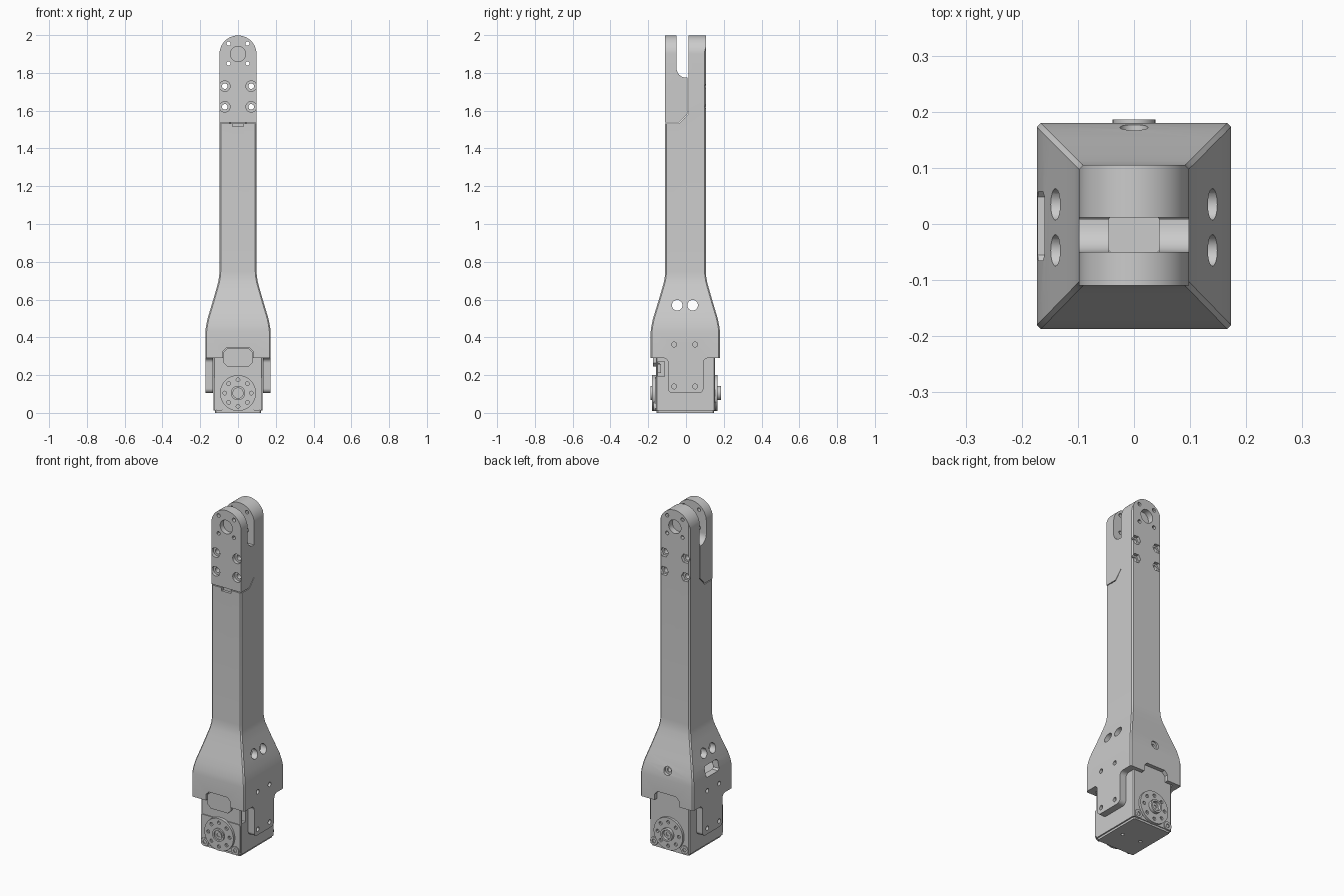
import bpy, bmesh, math

if "Cube" in bpy.data.objects:
    bpy.data.objects.remove(bpy.data.objects["Cube"])


def finish(name, bm):
    bmesh.ops.recalc_face_normals(bm, faces=bm.faces)
    me = bpy.data.meshes.new(name)
    bm.to_mesh(me)
    bm.free()
    ob = bpy.data.objects.new(name, me)
    bpy.context.collection.objects.link(ob)
    return ob


def loft(name, rings):
    bm = bmesh.new()
    vs = [[bm.verts.new(p) for p in r] for r in rings]
    n = len(vs[0])
    for a, b in zip(vs, vs[1:]):
        for i in range(n):
            bm.faces.new((a[i], a[(i + 1) % n], b[(i + 1) % n], b[i]))
    bm.faces.new(vs[0])
    bm.faces.new(vs[-1])
    return finish(name, bm)


def prism(name, pts, axis, a, b):
    """Extrude a 2D outline along X (outline in y,z) or Y (x,z) or Z (x,y)."""
    place = {'X': lambda u, v, t: (t, u, v), 'Y': lambda u, v, t: (u, t, v),
             'Z': lambda u, v, t: (u, v, t)}[axis]
    return loft(name, [[place(u, v, t) for u, v in pts] for t in (a, b)])


def arc(cu, cv, r, d0, d1, n=8):
    return [(cu + r * math.cos(math.radians(d0 + (d1 - d0) * i / n)),
             cv + r * math.sin(math.radians(d0 + (d1 - d0) * i / n))) for i in range(n + 1)]


def cyl(name, u, v, r, axis, a, b, n=24):
    return prism(name, arc(u, v, r, 0, 360, n)[:-1], axis, a, b)


def octagon(x0, x1, y0, y1, c):
    return [(x0 + c, y0), (x1 - c, y0), (x1, y0 + c), (x1, y1 - c),
            (x1 - c, y1), (x0 + c, y1), (x0, y1 - c), (x0, y0 + c)]


def box(name, x0, x1, y0, y1, z0, z1, c=0.0):
    pts = octagon(x0, x1, y0, y1, c) if c else [(x0, y0), (x1, y0), (x1, y1), (x0, y1)]
    return prism(name, pts, 'Z', z0, z1)


def cut(ob, *cutters):
    for c in cutters:
        m = ob.modifiers.new('cut', 'BOOLEAN')
        m.operation, m.solver, m.object = 'DIFFERENCE', 'EXACT', c
        bpy.context.view_layer.objects.active = ob
        bpy.ops.object.modifier_apply(modifier=m.name)
        bpy.data.objects.remove(c)


# flared shell and long arm, lofted from chamfered rectangles
flare = [(.43, 0), (.46, .05), (.5, .16), (.55, .36), (.6, .56), (.65, .75),
         (.69, .9), (.72, .97), (.75, 1)]


def ring(z, f, c=.007):
    m = lambda p, q: p + (q - p) * f
    return [(x, y, z) for x, y in
            octagon(-m(.173, .098), m(.173, .098), m(-.187, -.11), m(.18, .105), c)]


arm = loft('arm_shell', [ring(.05, 0)] + [ring(z, f) for z, f in flare] + [ring(2, 1)])

# hollow inside: servo bay, tapering neck and cable channel
cavity = loft('cavity', [[(x, y, z) for x, y in octagon(-w, w, y0, y1, .004)] for z, w, y0, y1 in
                         [(0, .133, -.163, .157), (.45, .133, -.163, .157),
                          (.74, .06, -.07, .065), (.76, .045, -.05, .03), (1.7, .045, -.05, .01)]])
cut(arm, cavity)

# skirt outline that leaves the two side tabs
skirt = ([(-.3, -.1), (-.3, .29)] + arc(-.12, .265, .025, 90, 0) + arc(-.07, .13, .025, 180, 270)
         + arc(.067, .13, .025, 270, 360) + arc(.117, .265, .025, 180, 90) + [(.3, .29), (.3, -.1)])
cut(arm, prism('skirt', skirt, 'X', -.3, .3))
notch = octagon(-.08, .08, .24, .345, .02)
cut(arm, prism('notch_f', notch, 'Y', -.25, -.14), prism('notch_b', notch, 'Y', .14, .25))

# side cable holes, tab screw holes, left slot and rear screw hole
for y in (-.047, .035):
    cut(arm, cyl('cable_hole', y, .57, .028, 'X', -.3, .3))
for y in (-.063, .048):
    for z in (.14, .362):
        cut(arm, cyl('tab_hole', y, z, .013, 'X', -.3, .3, 16))
cut(arm, prism('slot', octagon(-.065, .058, .44, .505, .01), 'X', -.3, -.1),
    cyl('rear_bore', 0, .48, .025, 'Y', .158, .3),
    cyl('rear_hole', 0, .48, .012, 'Y', .08, .3))

# seat for the bolted fork cover, plus the rounded top
cut(arm, prism('seat', [(-.3, 2.2), (.012, 2.2), (.012, 1.583), (-.034, 1.533), (-.3, 1.533)],
               'X', -.3, .3),
    box('cover_notch', -.03, .03, -.2, -.095, 1.515, 1.6))


def round_top():
    return prism('round_top', [(-.3, 2.2), (-.3, 1.9)] + arc(0, 1.9, .098, 180, 0, 32)
                 + [(.3, 1.9), (.3, 2.2)], 'Y', -.3, .3)


cover_side = ([(-.11, 2), (-.05, 2)] + arc(0, 1.825, .05, 180, 270)
              + [(.009, 1.775), (.009, 1.585), (-.035, 1.538), (-.11, 1.538)])
cover = prism('fork_cover', cover_side, 'X', -.098, .098)
cut(cover, box('channel', -.045, .045, -.05, .1, 1.4, 1.9))

# fork hole pattern shared by arm and cover
for ob, outer, inner, sides in ((arm, .105, .07, 6), (cover, -.11, -.08, 24)):
    out = outer * 2
    cut(ob, round_top(), cyl('pivot', 0, 1.9, .04, 'Y', inner, out, 32))
    for s in (-1, 1):
        for z in (1.85, 1.955):
            cut(ob, cyl('pin', s * .05, z, .011, 'Y', -.3, .3, 12))
        for z in (1.62, 1.73):
            cut(ob, cyl('bore', s * .07, z, .028, 'Y', outer * .82, out, sides),
                cyl('bolt', s * .07, z, .015, 'Y', -.3, .3, 16))

# servo: main case, slightly proud lower case, side sockets, bottom holes
servo = box('servo_case', -.13, .13, -.16, .153, .012, .42, .006)
for s in (-1, 1):
    cut(servo, box('socket', min(s * .07, s * .2), max(s * .07, s * .2), -.148, -.115, .193, .272))
    cut(servo, cyl('base_hole', s * .06, -.02, .01, 'Z', -.1, .04, 12))
    box('socket_plug', s * .095 - .02, s * .095 + .02, -.147, -.132, .21, .26)
base = box('servo_base', -.122, .122, -.155, .148, 0, .014, .006)
for s in (-1, 1):
    cut(base, cyl('base_hole', s * .06, -.02, .01, 'Z', -.1, .1, 12))
prism('front_case', octagon(-.128, .128, .015, .19, .008), 'Y', -.165, -.15)
prism('cable_guard', octagon(-.076, .076, .245, .341, .02), 'Y', -.176, -.14)

# output horns front and rear, with corner screws
for label, y, s in (('front', -.164, -1), ('rear', .152, 1)):
    def disc(name, x, z, r, d0, d1, n=24):
        a, b = sorted((y + s * d0, y + s * d1))
        return cyl(name, x, z, r, 'Y', a, b, n)
    horn = disc(label + '_horn', 0, .105, .095, -.01, .015, 48)
    for i in range(8):
        t = math.pi * i / 4
        cut(horn, disc('hole', .07 * math.cos(t), .105 + .07 * math.sin(t), .01, .003, .05, 12))
    hub = disc(label + '_hub', 0, .105, .038, -.005, .023 if s < 0 else .034, 32)
    cut(hub, disc('hub_bore', 0, .105, .027, .013, .06), )
    screw = disc(label + '_hub_screw', 0, .105, .02, 0, .02)
    cut(screw, disc('hex', 0, .105, .011, .01, .06, 6))
    for x in (-.1, .1):
        foot = disc(label + '_corner_screw', x, .033, .024, -.01, .007)
        cut(foot, disc('hex', x, .033, .012, -.001, .06, 6))

# smooth curves, crisp edges
for ob in bpy.context.scene.objects:
    ob.select_set(True)
bpy.context.view_layer.objects.active = arm
bpy.ops.object.shade_smooth_by_angle(angle=math.radians(30))
